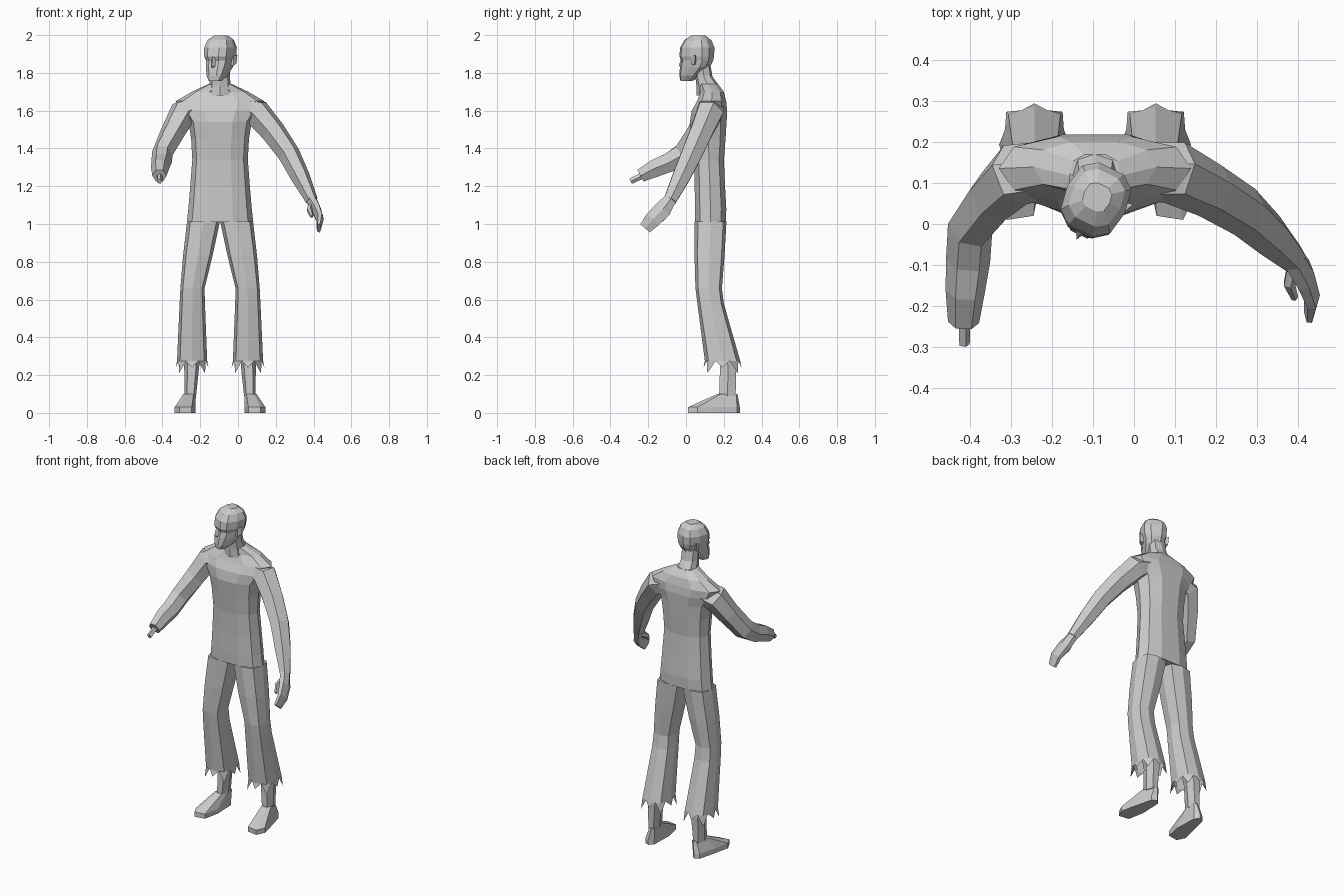
import bpy, bmesh
from math import sin, cos, pi, radians
from mathutils import Vector, Matrix

MID = -0.095  # body centre line in x


def finish(name, bm):
    bmesh.ops.recalc_face_normals(bm, faces=bm.faces)
    me = bpy.data.meshes.new(name)
    bm.to_mesh(me)
    bm.free()
    ob = bpy.data.objects.new(name, me)
    bpy.context.collection.objects.link(ob)
    return ob


def skin(bm, rings, cap_start=True, cap_end=True):
    rows = [[bm.verts.new(p) for p in r] for r in rings]
    n = len(rows[0])
    for a, b in zip(rows, rows[1:]):
        for i in range(n):
            j = (i + 1) % n
            bm.faces.new((a[i], a[j], b[j], b[i]))
    if cap_start:
        bm.faces.new(rows[0])
    if cap_end:
        bm.faces.new(rows[-1])
    return rows


def loft(name, rings):
    bm = bmesh.new()
    skin(bm, rings)
    return finish(name, bm)


def spow(v, p):
    return (abs(v) ** p) * (1 if v >= 0 else -1)


def level(z, cx, rx, yf, yb, n=10, p=0.8):
    """Horizontal rounded ring from front yf to back yb."""
    cy, ry = (yf + yb) / 2, (yb - yf) / 2
    return [Vector((cx + rx * spow(cos(2 * pi * i / n), p),
                    cy + ry * spow(sin(2 * pi * i / n), p), z)) for i in range(n)]


def limb(name, stations, n=6):
    """Tube through stations (x, y, z, half width, half height)."""
    pts = [Vector(s[:3]) for s in stations]
    rings = []
    for k, s in enumerate(stations):
        t = (pts[min(k + 1, len(pts) - 1)] - pts[max(k - 1, 0)]).normalized()
        u = Vector((1, 0, 0))
        u = (u - t * u.dot(t)).normalized()
        v = t.cross(u)
        rings.append([pts[k] + u * s[3] * cos(2 * pi * i / n) + v * s[4] * sin(2 * pi * i / n)
                      for i in range(n)])
    return loft(name, rings)


# Torso: z, half width, front y, back y
loft("torso", [level(z, MID, rx, yf, yb) for z, rx, yf, yb in [
    (1.01, .176, .045, .214), (1.08, .168, .043, .217), (1.20, .158, .043, .21),
    (1.34, .147, .038, .204), (1.45, .153, .026, .213), (1.54, .167, .016, .219),
    (1.60, .21, .027, .222), (1.65, .235, .055, .216), (1.70, .15, .075, .203),
    (1.74, .064, .065, .172)]])
loft("neck", [level(z, MID, rx, yf, yb, 8) for z, rx, yf, yb in [
    (1.68, .064, .055, .2), (1.73, .057, .055, .178), (1.78, .052, .05, .14),
    (1.85, .052, .045, .128)]])

# Head, turned a little to one side
turn = Matrix.Translation((MID, .055, 0)) @ Matrix.Rotation(radians(-26), 4, 'Z')
head_parts = [loft("head", [level(z, 0, rx, yf, yb, 10, .72) for z, rx, yf, yb in [
    (1.757, .033, -.088, -.03), (1.785, .05, -.092, .02), (1.83, .062, -.087, .07),
    (1.865, .067, -.078, .088), (1.888, .075, -.088, .092), (1.935, .078, -.082, .093),
    (1.975, .063, -.058, .077), (1.998, .034, -.022, .045)]])]
nose = [[(-.008, -.08, 1.885), (.008, -.08, 1.885), (0, -.09, 1.885)],
        [(-.016, -.075, 1.835), (.016, -.075, 1.835), (0, -.103, 1.838)],
        [(-.012, -.075, 1.826), (.012, -.075, 1.826), (0, -.085, 1.826)]]
head_parts.append(loft("nose", nose))
for s, side in ((-1, "right"), (1, "left")):
    head_parts.append(loft(side + "_ear", [
        [(s * .06, .0, 1.84), (s * .06, .025, 1.845), (s * .06, .03, 1.89), (s * .06, .0, 1.885)],
        [(s * .074, .008, 1.838), (s * .082, .03, 1.848), (s * .086, .034, 1.896),
         (s * .076, .008, 1.89)]]))
for ob in head_parts:
    ob.data.transform(turn)

# Arm that bends forward and ends in a stump with a bone
limb("right_arm", [(-.22, .13, 1.61, .06, .075), (-.29, .12, 1.59, .076, .078),
                   (-.343, .067, 1.49, .065, .067), (-.40, -.01, 1.375, .056, .064),
                   (-.405, -.09, 1.325, .054, .058), (-.412, -.165, 1.295, .048, .054),
                   (-.416, -.24, 1.256, .038, .04)])
limb("right_wrist_bone", [(-.415, -.22, 1.262, .016, .018), (-.415, -.293, 1.226, .014, .016)], 5)

# Hanging arm with a flat hand
limb("left_arm", [(.03, .13, 1.61, .06, .075), (.10, .125, 1.59, .076, .078),
                  (.185, .082, 1.49, .067, .068), (.27, .03, 1.37, .059, .063),
                  (.33, -.025, 1.25, .051, .054), (.39, -.085, 1.125, .033, .038)])
limb("left_hand", [(.385, -.08, 1.135, .03, .036), (.415, -.125, 1.075, .026, .052),
                   (.434, -.175, 1.025, .02, .05), (.428, -.216, .978, .013, .038)])
limb("left_thumb", [(.388, -.1, 1.10, .016, .02), (.378, -.145, 1.075, .015, .018),
                    (.392, -.18, 1.04, .009, .011)], 5)

# Legs, tattered trousers and shoes, mirrored about the centre line
sole = [(.15, .02), (.215, .01), (.24, .06), (.22, .15),
        (.19, .27), (.16, .285), (.135, .26), (.13, .12)]
for s, side in ((-1, "right"), (1, "left")):
    bm = bmesh.new()
    rows = skin(bm, [level(z, MID + s * c, rx, yf, yb, 8, .66) for z, c, rx, yf, yb in [
        (1.012, .088, .087, .046, .214), (.83, .118, .078, .045, .204),
        (.66, .146, .064, .05, .19), (.58, .147, .067, .06, .2),
        (.275, .148, .08, .1, .287)]], cap_end=False)
    # Ragged points along the hem
    hem = [v.co.copy() for v in rows[-1]]
    centre = sum(hem, Vector()) / 8
    for i, p in enumerate(hem):
        a, b = (hem[i - 1] + p) / 2, (p + hem[(i + 1) % 8]) / 2
        tip = centre + (p - centre) * 1.08 - Vector((0, 0, .035 + .03 * (i % 2)))
        bm.faces.new([bm.verts.new(q) for q in (a, tip, b, p)])
    finish(side + "_trouser_leg", bm)
    loft(side + "_shin", [level(z, MID + s * c, rx, yf, yb, 6) for z, c, rx, yf, yb in [
        (.42, .147, .042, .13, .22), (.25, .15, .04, .175, .272), (.09, .157, .03, .17, .268)]])
    rings = [[(MID + s * x, y, z) for x, y in sole] for z in (0, .03)]
    rings.append([(MID + s * (.161 + (x - .185) * .6), .165 + (y - .01) * .39, .1)
                  for x, y in sole])
    loft(side + "_shoe", rings)
